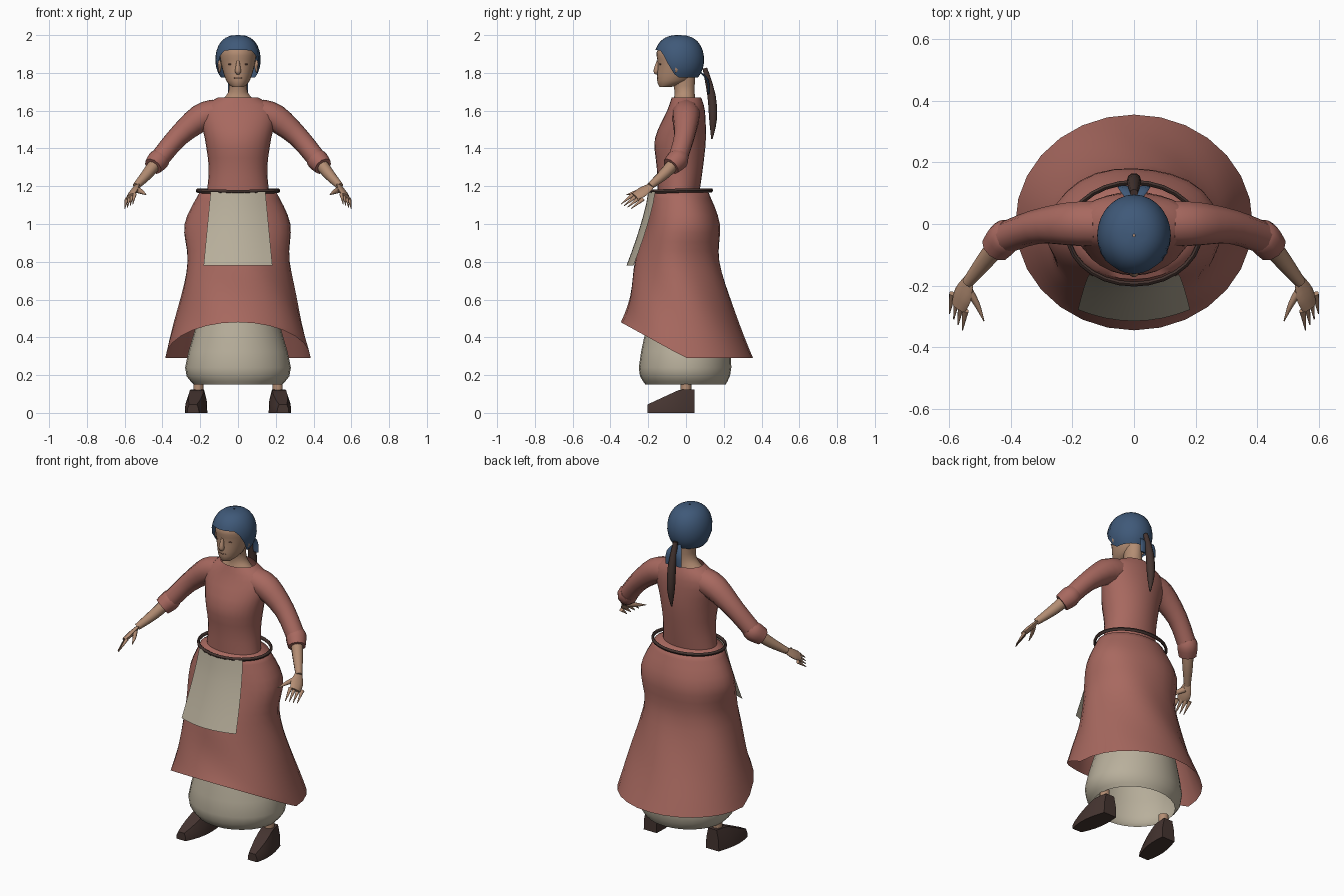
import bpy, bmesh
from math import sin, cos, pi, acos
from mathutils import Vector, Matrix

cube = bpy.data.objects.get("Cube")
if cube:
    bpy.data.objects.remove(cube, do_unlink=True)


def material(name, red, green, blue):
    m = bpy.data.materials.new(name)
    m.use_nodes = True
    colour = (red, green, blue, 1)
    m.diffuse_color = colour
    m.node_tree.nodes["Principled BSDF"].inputs["Base Color"].default_value = colour
    return m


DRESS = material("dusty red cloth", .39, .14, .115)
LINEN = material("cream linen", .48, .43, .33)
BLUE = material("blue cloth", .05, .1, .19)
SKIN = material("skin", .45, .265, .17)
BROWN = material("dark brown", .06, .035, .03)
SHADED = material("shaded skin", .2, .1, .07)
made = []


def finish(bm, name, mat):
    """Turn a bmesh into a named object with one material."""
    bmesh.ops.recalc_face_normals(bm, faces=bm.faces)
    mesh = bpy.data.meshes.new(name)
    bm.to_mesh(mesh)
    bm.free()
    mesh.materials.append(mat)
    ob = bpy.data.objects.new(name, mesh)
    bpy.context.collection.objects.link(ob)
    made.append(ob)


def loft(name, rings, mat, closed=True, caps=False):
    """Skin a row of equal point rings."""
    bm = bmesh.new()
    rows = [[bm.verts.new(point) for point in ring] for ring in rings]
    count = len(rows[0])
    for low, high in zip(rows, rows[1:]):
        for i in range(count if closed else count - 1):
            j = (i + 1) % count
            bm.faces.new((low[i], low[j], high[j], high[i]))
    if caps:
        bm.faces.new(rows[0])
        bm.faces.new(rows[-1])
    finish(bm, name, mat)


def blob(name, centre, size, mat):
    """Small squashed sphere."""
    bm = bmesh.new()
    bmesh.ops.create_uvsphere(bm, u_segments=10, v_segments=6, radius=1,
                              matrix=Matrix.LocRotScale(Vector(centre), None, Vector(size)))
    finish(bm, name, mat)


def blend(keys, steps=3):
    """Smooth curve through a few key tuples."""
    rows = []
    last = len(keys) - 1
    for i in range(last):
        window = zip(keys[max(i - 1, 0)], keys[i], keys[i + 1], keys[min(i + 2, last)])
        window = list(window)
        for step in range(steps):
            t = step / steps
            rows.append([b + t / 2 * (c - a + t * (2 * a - 5 * b + 4 * c - d + t * (3 * (b - c) + d - a)))
                         for a, b, c, d in window])
    return rows + [keys[-1]]


def circle(count):
    return [2 * pi * i / count for i in range(count)]


def oval(z, half_width, front, back, lift=0, wave=0):
    """Level oval ring; lift raises its front half, wave ripples it."""
    ring = []
    for angle in circle(28):
        swell = 1 + wave * sin(5 * angle + 9 * z)
        y = (front + back) / 2 - (back - front) / 2 * cos(angle) * swell
        ring.append(Vector((half_width * sin(angle) * swell, y, z + lift * max(0, y / front))))
    return ring


def body(name, keys, mat, caps=False):
    """Upright form through (height, half width, front, back) keys."""
    loft(name, [oval(*row) for row in blend(keys)], mat, caps=caps)


def tube(name, keys, mat, side=1, wide=(0, 1, .3), flat=1):
    """Limb through (x, y, z, radius) keys, flattened across the wide axis."""
    path = blend(keys)
    points = [Vector((x * side, y, z)) for x, y, z, radius in path]
    axis = Vector((wide[0] * side, wide[1], wide[2]))
    rings = []
    for i, centre in enumerate(points):
        ahead = points[min(i + 1, len(points) - 1)]
        along = (ahead - points[max(i - 1, 0)]).normalized()
        across = (axis - along * axis.dot(along)).normalized()
        up = along.cross(across) * flat
        radius = path[i][3]
        rings.append([centre + radius * (across * cos(a) + up * sin(a)) for a in circle(10)])
    loft(name, rings, mat, caps=True)


# Skirt, with a hem that rises towards the front
skirt = blend([(1.165, .205, -.18, .12), (1, .28, -.21, .18), (.8, .27, -.265, .18),
               (.55, .32, -.3, .25), (.29, .385, -.345, .355)], 4)
skirt_rings = [oval(1.18, .16, -.15, .075)]
for z, half_width, front, back in skirt:
    drop = (1.17 - z) / .88
    skirt_rings.append(oval(z, half_width, front, back, .19 * drop ** 3, .02 * sin(pi * drop)))
loft("skirt", skirt_rings, DRESS)

# Petticoat, open at the bottom
body("petticoat", [(.5, .21, -.2, .22), (.24, .28, -.25, .24), (.15, .235, -.215, .21)], LINEN)

# Bodice with an open neckline
body("bodice", [(1.16, .165, -.15, .07), (1.3, .155, -.155, .09), (1.45, .175, -.165, .105),
                (1.6, .2, -.1, .1), (1.67, .105, -.075, .08)], DRESS)

# Belt ring, standing clear of the waist
belt = []
for a in circle(8) + [0]:
    grow = .008 * cos(a)
    belt.append(oval(1.178 + .011 * sin(a), .215 + grow, -.195 - grow, .135 + grow, -.008))
loft("belt", belt, BROWN)

# Apron sheet, flaring and hanging away from the skirt
apron = []
for row in range(7):
    v = row / 6
    apron.append([Vector((u * (.145 + .037 * v), -.2 - .115 * v ** 1.3 + .037 * u * u, 1.17 - .39 * v))
                  for u in (i / 4 for i in range(-4, 5))])
loft("apron", apron, LINEN, closed=False)

# Neck, head and face
body("neck", [(1.645, .1, -.07, .055), (1.7, .05, -.06, .045), (1.79, .05, -.08, .05)], SKIN)
body("head", [(1.725, .03, -.14, -.08), (1.76, .063, -.153, .02), (1.85, .09, -.15, .07),
              (1.91, .093, -.155, .075), (1.96, .07, -.125, .05)], SKIN, caps=True)
tube("nose", [(0, -.148, 1.865, .007), (0, -.157, 1.81, .016), (0, -.15, 1.8, .01)], SKIN, wide=(1, 0, 0))
blob("mouth", (0, -.148, 1.773), (.025, .006, .004), SHADED)

# Headscarf: a dome whose rim drops from forehead to nape
scarf = []
for row in range(11):
    ring = []
    for a in circle(28):
        k = min(1, max(0, 1.05 - 1.25 * cos(a)))
        rim = 1.92 - .145 * k * k * (3 - 2 * k)
        tilt = max(.01, row / 10 * acos((rim - 1.87) / .13))
        reach = sin(tilt) ** .75
        ring.append(Vector((.12 * reach * sin(a), -.037 - .133 * reach * cos(a), 1.87 + .13 * cos(tilt))))
    scarf.append(ring)
loft("headscarf", scarf, BLUE)

# Ponytail
tube("ponytail", [(0, .1, 1.825, .013), (0, .135, 1.68, .023), (0, .143, 1.55, .021),
                  (0, .137, 1.45, .004)], BROWN, wide=(1, 0, 0))

# Shoe outline, right half then mirrored left half
half_outline = [(1, 0), (.95, .5), (.65, 1)]
outline = half_outline + [(-u, v) for u, v in reversed(half_outline)]

for side, label in ((1, "left_"), (-1, "right_")):
    # Face details and scarf tie
    blob(label + "eye", (.038 * side, -.135, 1.846), (.015, .006, .005), SHADED)
    blob(label + "ear", (.1 * side, -.05, 1.835), (.013, .02, .035), SKIN)
    tube(label + "scarf_tie", [(.01, .08, 1.8, .012), (.03, .115, 1.76, .02), (.036, .12, 1.69, .017)],
         BLUE, side, (1, 0, 0), .3)

    # Sleeve with turned cuff
    tube(label + "sleeve", [(.12, 0, 1.585, .075), (.2, 0, 1.56, .073), (.32, -.01, 1.46, .056),
                            (.42, -.045, 1.34, .052)], DRESS, side)
    tube(label + "cuff", [(.4, -.03, 1.365, .048), (.42, -.045, 1.34, .058), (.45, -.08, 1.305, .05)],
         DRESS, side)

    # Forearm, palm, fingers and thumb
    spread = (.55, .75, -.3)
    tube(label + "forearm", [(.43, -.055, 1.33, .035), (.48, -.115, 1.265, .03), (.54, -.19, 1.2, .019)],
         SKIN, side)
    tube(label + "palm", [(.535, -.18, 1.205, .02), (.555, -.23, 1.17, .037), (.57, -.27, 1.145, .03)],
         SKIN, side, spread, .4)
    for finger in range(4):
        slide = Vector((.014, .018, -.008)) * finger
        knuckle = Vector((.547, -.28, 1.157)) + slide
        tip = Vector((.557, -.345, 1.105)) + slide
        tube(f"{label}finger_{finger + 1}", [(*knuckle, .012), (*tip, .002)], SKIN, side, spread, .8)
    tube(label + "thumb", [(.54, -.21, 1.185, .018), (.51, -.26, 1.17, .012), (.487, -.315, 1.155, .002)],
         SKIN, side, spread, .8)

    # Ankle and tapering shoe, toe turned out
    tube(label + "ankle", [(.21, 0, .1, .028), (.21, 0, .17, .028)], SKIN, side)
    shoe = []
    for row in range(7):
        v = row / 6
        half_width = .043 + .015 * sin(pi * v) - .012 * v ** 4
        height = .125 - .08 * max(0, v - .3) / .7
        shoe.append([Vector((side * (.208 + .03 * v + half_width * u), .045 - .248 * v, height * h))
                     for u, h in outline])
    loft(label + "shoe", shoe, BROWN, caps=True)

# Smooth shading with crisp edges
bpy.ops.object.select_all(action='DESELECT')
for ob in made:
    ob.select_set(True)
bpy.context.view_layer.objects.active = made[0]
bpy.ops.object.shade_smooth_by_angle(angle=.9)
